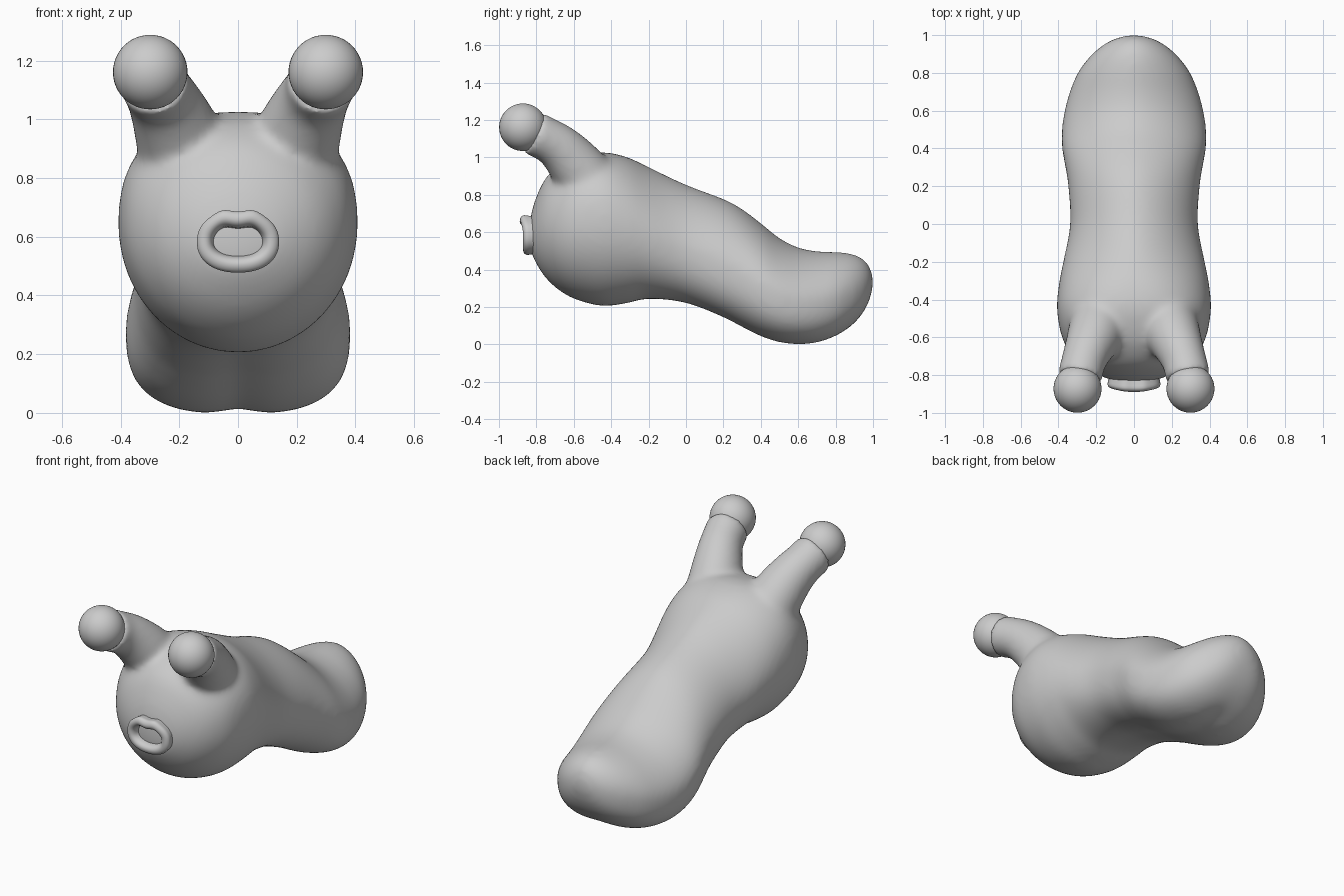
import bpy, bmesh
from math import sin, cos, pi, exp
from mathutils import Vector

if "Cube" in bpy.data.objects:
    bpy.data.objects.remove(bpy.data.objects["Cube"])


def catmull(rows, steps):
    """Smoothly interpolate rows of numbers."""
    out = []
    for i in range(len(rows) - 1):
        a, b = rows[max(i - 1, 0)], rows[i]
        c, d = rows[i + 1], rows[min(i + 2, len(rows) - 1)]
        for s in range(steps):
            t = s / steps
            out.append([0.5 * (2 * q + (r - p) * t + (2 * p - 5 * q + 4 * r - w) * t * t
                               + (3 * q - p - 3 * r + w) * t ** 3)
                        for p, q, r, w in zip(a, b, c, d)])
    return out + [list(rows[-1])]


def ramp(v, lo, hi):
    t = min(max((v - lo) / (hi - lo), 0), 1)
    return t * t * (3 - 2 * t)


def loft(bm, rings, closed=False):
    """Skin a list of point rings, capping the ends unless closed."""
    vr = [[bm.verts.new(p) for p in ring] for ring in rings]
    n = len(vr[0])
    pairs = list(zip(vr, vr[1:])) + ([(vr[-1], vr[0])] if closed else [])
    for a, b in pairs:
        for i in range(n):
            j = (i + 1) % n
            bm.faces.new((a[i], a[j], b[j], b[i]))
    if not closed:
        bm.faces.new(vr[0])
        bm.faces.new(vr[-1])


def finish(bm, name):
    bmesh.ops.recalc_face_normals(bm, faces=bm.faces)
    for f in bm.faces:
        f.smooth = True
    me = bpy.data.meshes.new(name)
    bm.to_mesh(me)
    bm.free()
    ob = bpy.data.objects.new(name, me)
    bpy.context.collection.objects.link(ob)
    return ob


# Body: y, top z, bottom z, half width
sections = [
    (-0.837, 0.62, 0.55, 0.03), (-0.827, 0.70, 0.49, 0.11), (-0.80, 0.79, 0.43, 0.19),
    (-0.75, 0.89, 0.355, 0.275), (-0.68, 0.955, 0.29, 0.34), (-0.59, 1.0, 0.24, 0.385),
    (-0.45, 1.027, 0.205, 0.408), (-0.32, 1.003, 0.218, 0.398), (-0.2, 0.948, 0.24, 0.375),
    (0.0, 0.854, 0.215, 0.338), (0.2, 0.778, 0.138, 0.348), (0.3, 0.724, 0.087, 0.363),
    (0.4, 0.648, 0.038, 0.381), (0.5, 0.568, 0.006, 0.382), (0.6, 0.518, -0.005, 0.367),
    (0.7, 0.498, 0.004, 0.34), (0.8, 0.494, 0.04, 0.298), (0.88, 0.486, 0.096, 0.24),
    (0.94, 0.462, 0.16, 0.175), (0.98, 0.42, 0.235, 0.105), (1.0, 0.36, 0.31, 0.03)]
bm = bmesh.new()
rings = []
for y, top, bot, w in catmull(sections, 4):
    tail = ramp(y, -0.45, 0.4)
    e_top = 2 / (2.0 + 0.4 * ramp(y, -0.8, -0.5) - 0.65 * ramp(y, -0.5, -0.1))
    e_bot = 2 / (2.0 + 0.8 * tail)
    groove = 0.02 * tail * (1 - ramp(y, 0.7, 0.9))
    # widest level: raised in the head, lowered in the tail
    mid = bot + (top - bot) * (0.5 + 0.04 * ramp(y, -0.8, -0.5) - 0.08 * ramp(y, -0.5, 0.0))
    ring = []
    for i in range(64):
        a = 2 * pi * i / 64
        c, s = cos(a), sin(a)
        e = e_top if s > 0 else e_bot
        x = w * abs(c) ** e * (1 if c > 0 else -1)
        if s > 0:
            z = mid + (top - mid) * s ** e
        else:
            z = mid - (mid - bot) * abs(s) ** e + groove * exp(-(x / 0.07) ** 2) * abs(s)
        ring.append((x, y, z))
    rings.append(ring)
loft(bm, rings)

# Eye stalks: x, y, z, radius
stalk = [(0.16, -0.45, 0.78, 0.15), (0.183, -0.52, 0.87, 0.155), (0.213, -0.60, 0.97, 0.144),
         (0.247, -0.675, 1.05, 0.127), (0.272, -0.745, 1.096, 0.118), (0.288, -0.818, 1.130, 0.122)]
for side in (-1, 1):
    path = catmull(stalk, 4)
    rings = []
    for k, (x, y, z, r) in enumerate(path):
        p, q = path[max(k - 1, 0)], path[min(k + 1, len(path) - 1)]
        d = (Vector(q[:3]) - Vector(p[:3])).normalized()
        u = d.cross(Vector((1, 0, 0))).normalized()
        v = d.cross(u)
        pts = [Vector((x, y, z)) + r * (u * cos(2 * pi * i / 32) + v * sin(2 * pi * i / 32))
               for i in range(32)]
        rings.append([(side * p.x, p.y, p.z) for p in pts])
    loft(bm, rings)
body = finish(bm, "body")

# Fuse the stalks into the head with soft blends
rm = body.modifiers.new("fuse", 'REMESH')
rm.mode = 'VOXEL'
rm.voxel_size = 0.014
rm.use_smooth_shade = True
sm = body.modifiers.new("soften", 'SMOOTH')
sm.factor = 0.5
sm.iterations = 30

# Eyeballs
for side, name in ((-1, "eye_left"), (1, "eye_right")):
    bm = bmesh.new()
    bmesh.ops.create_uvsphere(bm, u_segments=40, v_segments=24, radius=0.127)
    finish(bm, name).location = (side * 0.299, -0.872, 1.161)

# Lips: a rounded profile swept round an oval with a bowed upper lip
profile = [(0.022, -0.77), (0.024, -0.83), (0.031, -0.85), (0.022, -0.866), (0.0, -0.874),
           (-0.016, -0.866), (-0.026, -0.85), (-0.03, -0.82), (-0.03, -0.77)]
bm = bmesh.new()
rings = []
for i in range(48):
    a = 2 * pi * i / 48
    c, s = cos(a), sin(a)
    ring = []
    for r, y in profile:
        x = (0.112 + r) * abs(c) ** 0.9 * (1 if c > 0 else -1)
        z = 0.583 + (0.077 + r) * abs(s) ** 0.9 * (1 if s > 0 else -1)
        if s > 0:
            z += 0.009 * exp(-((abs(x) - 0.055) / 0.03) ** 2) * s
            z -= 0.004 * exp(-(x / 0.03) ** 2) * s
            if y < -0.82:
                y -= 0.018 * s ** 2
        ring.append((x, y, z))
    rings.append(ring)
loft(bm, rings, closed=True)
lips = finish(bm, "lips")
lips.modifiers.new("round", 'SUBSURF').levels = 1
